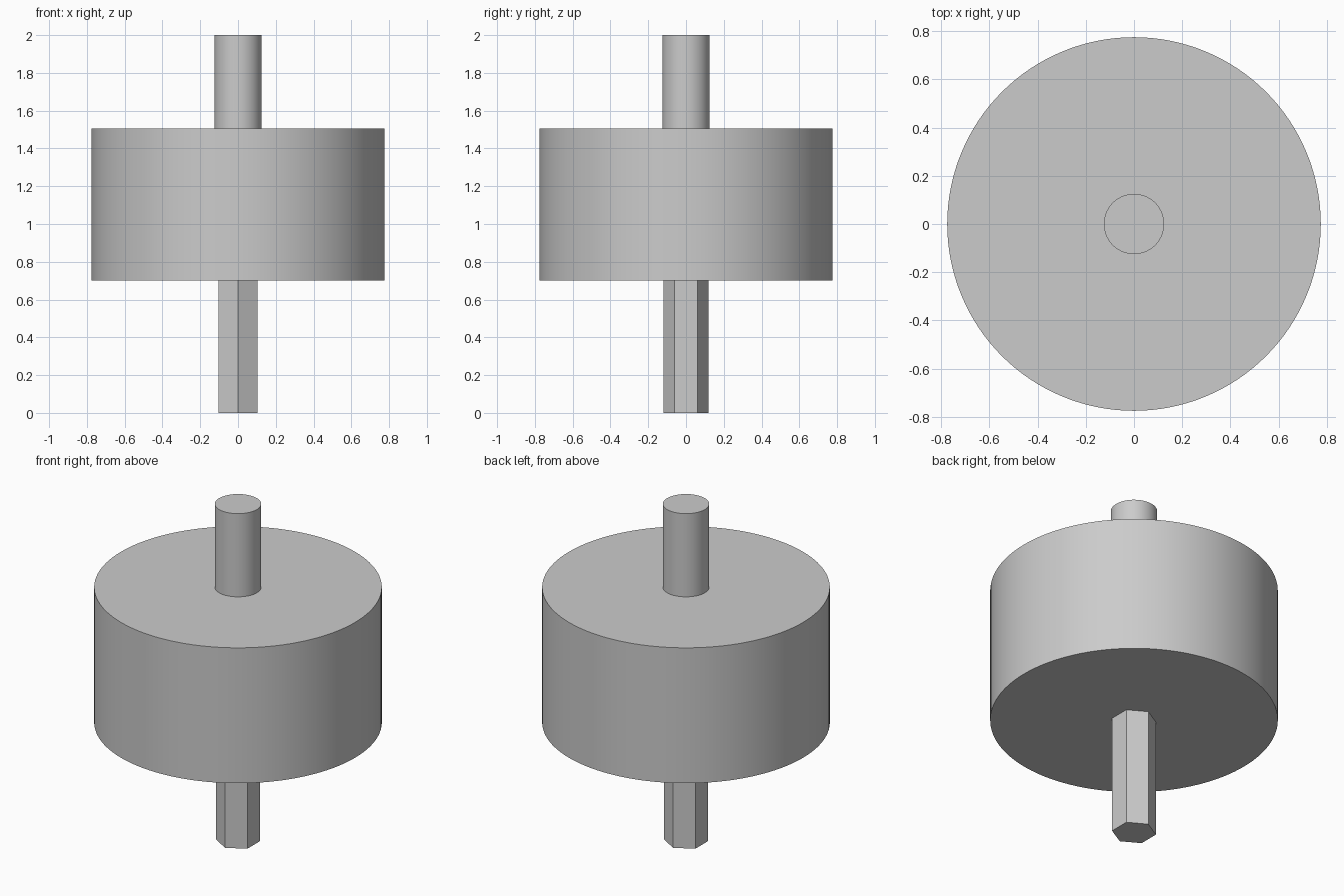
import bpy
import bmesh
from math import sin, cos, pi, radians

cube = bpy.data.objects.get("Cube")
if cube:
    bpy.data.objects.remove(cube, do_unlink=True)

# Single grey finish
grey = bpy.data.materials.new("light_grey")
grey.use_nodes = True
colour = (0.6, 0.6, 0.6, 1.0)
grey.diffuse_color = colour
grey.node_tree.nodes["Principled BSDF"].inputs["Base Color"].default_value = colour


def prism(name, sides, radius, bottom, top, smooth):
    """Upright prism with its first corner on +y."""
    bm = bmesh.new()
    ring = [bm.verts.new((radius * sin(2 * pi * i / sides),
                          radius * cos(2 * pi * i / sides), bottom))
            for i in range(sides)]
    base = bm.faces.new(ring)
    result = bmesh.ops.extrude_face_region(bm, geom=[base], use_keep_orig=True)
    upper = [v for v in result["geom"] if isinstance(v, bmesh.types.BMVert)]
    bmesh.ops.translate(bm, verts=upper, vec=(0, 0, top - bottom))
    bmesh.ops.recalc_face_normals(bm, faces=bm.faces)
    mesh = bpy.data.meshes.new(name)
    bm.to_mesh(mesh)
    bm.free()
    mesh.materials.append(grey)
    obj = bpy.data.objects.new(name, mesh)
    bpy.context.collection.objects.link(obj)
    if smooth:
        bpy.ops.object.select_all(action="DESELECT")
        obj.select_set(True)
        bpy.context.view_layer.objects.active = obj
        bpy.ops.object.shade_smooth_by_angle(angle=radians(30))
    return obj


# Hexagonal shank, broad drum and round top spindle
prism("hex_shank", 6, 0.12, 0.0, 0.7, False)
prism("drum", 128, 0.775, 0.7, 1.505, True)
prism("top_spindle", 64, 0.125, 1.505, 2.0, True)
